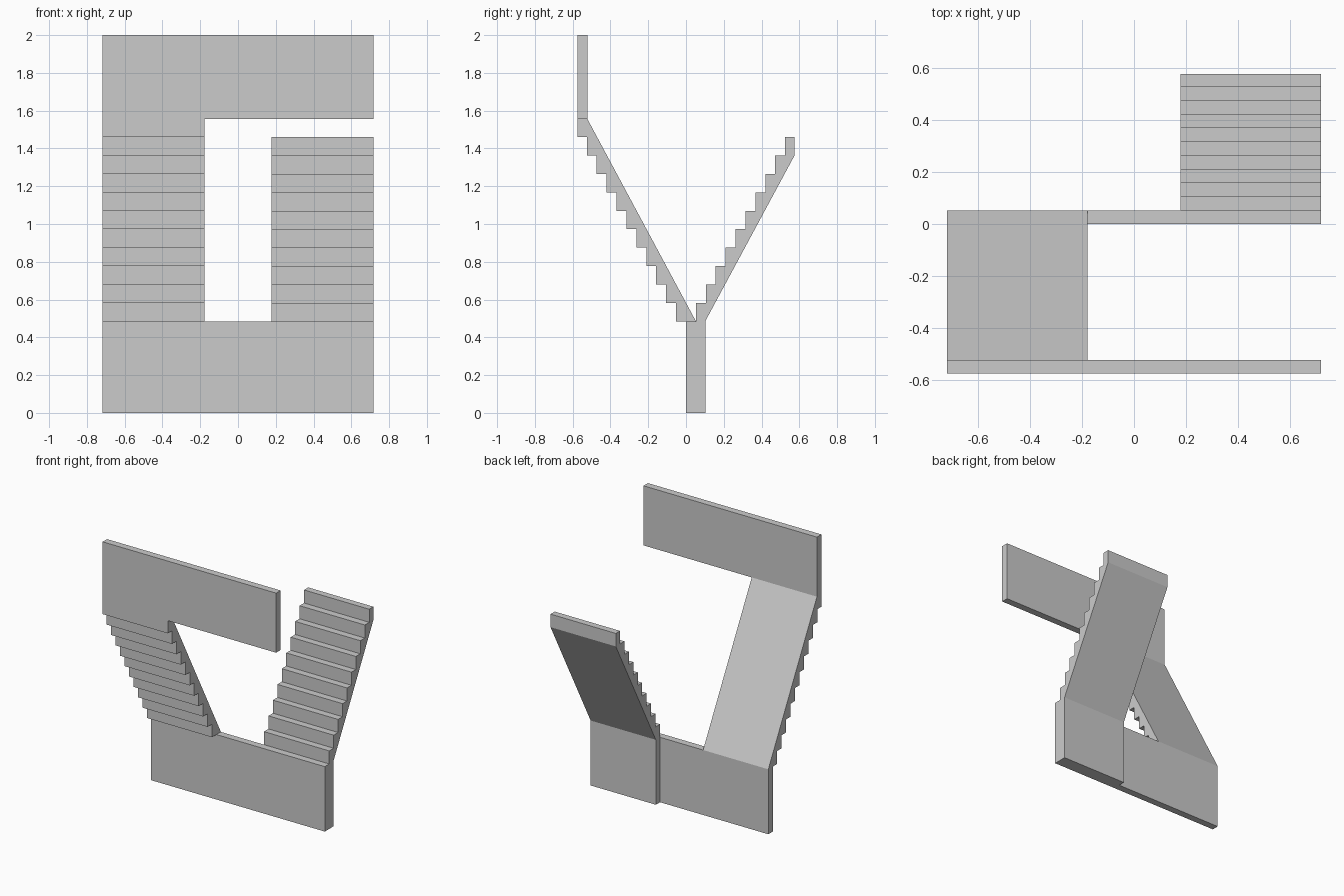
import bpy, bmesh

if "Cube" in bpy.data.objects:
    bpy.data.objects.remove(bpy.data.objects["Cube"])

W, GAP = 0.717, 0.178            # half width, half of the stair well
T, RISE, RUN, N = 0.0525, 0.0975, 0.0525, 10
Z0, Z1, TOP = 0.485, 1.555, 2.0  # low landing, underside of top wall, top


def extrude(name, profile, x0, x1):
    """Closed (y, z) profile swept along x."""
    bm = bmesh.new()
    face = bm.faces.new([bm.verts.new((x0, y, z)) for y, z in profile])
    ret = bmesh.ops.extrude_face_region(bm, geom=[face])
    moved = [v for v in ret["geom"] if isinstance(v, bmesh.types.BMVert)]
    bmesh.ops.translate(bm, verts=moved, vec=(x1 - x0, 0, 0))
    bmesh.ops.recalc_face_normals(bm, faces=bm.faces)
    mesh = bpy.data.meshes.new(name)
    bm.to_mesh(mesh)
    bm.free()
    obj = bpy.data.objects.new(name, mesh)
    bpy.context.collection.objects.link(obj)
    return obj


def rect(y0, y1, z0, z1):
    return [(y0, z0), (y1, z0), (y1, z1), (y0, z1)]


# walls
extrude("lower_wall", rect(0, T, 0, Z0), -W, W)
extrude("upper_wall", rect(-0.574, -0.574 + T, Z1, TOP), -W, W)

# right flight: steps on top, sloping soffit, support down to the ground
steps = [(T, 0)]
for k in range(N):
    y, z = T + RUN * k, Z0 + RISE * k
    steps += [(y, z), (y, z + RISE)]
end_y, end_z = T + RUN * N - 0.003, Z0 + RISE * N
steps += [(end_y, end_z), (end_y, end_z - RISE), (2 * T - 0.003, Z0), (2 * T - 0.003, 0)]
extrude("right_flight", steps, GAP, W)

# left flight: stepped underside facing front, smooth slope behind
steps = [(T, Z0)]
for k in range(N):
    y, z = -RUN * (k + 1), Z0 + RISE * k
    steps += [(y, z), (y, z + RISE)]
steps += [(-0.574, Z0 + RISE * N), (-0.574, Z1), (-0.574 + T, Z1)]
extrude("left_flight", steps, -W, -GAP)
